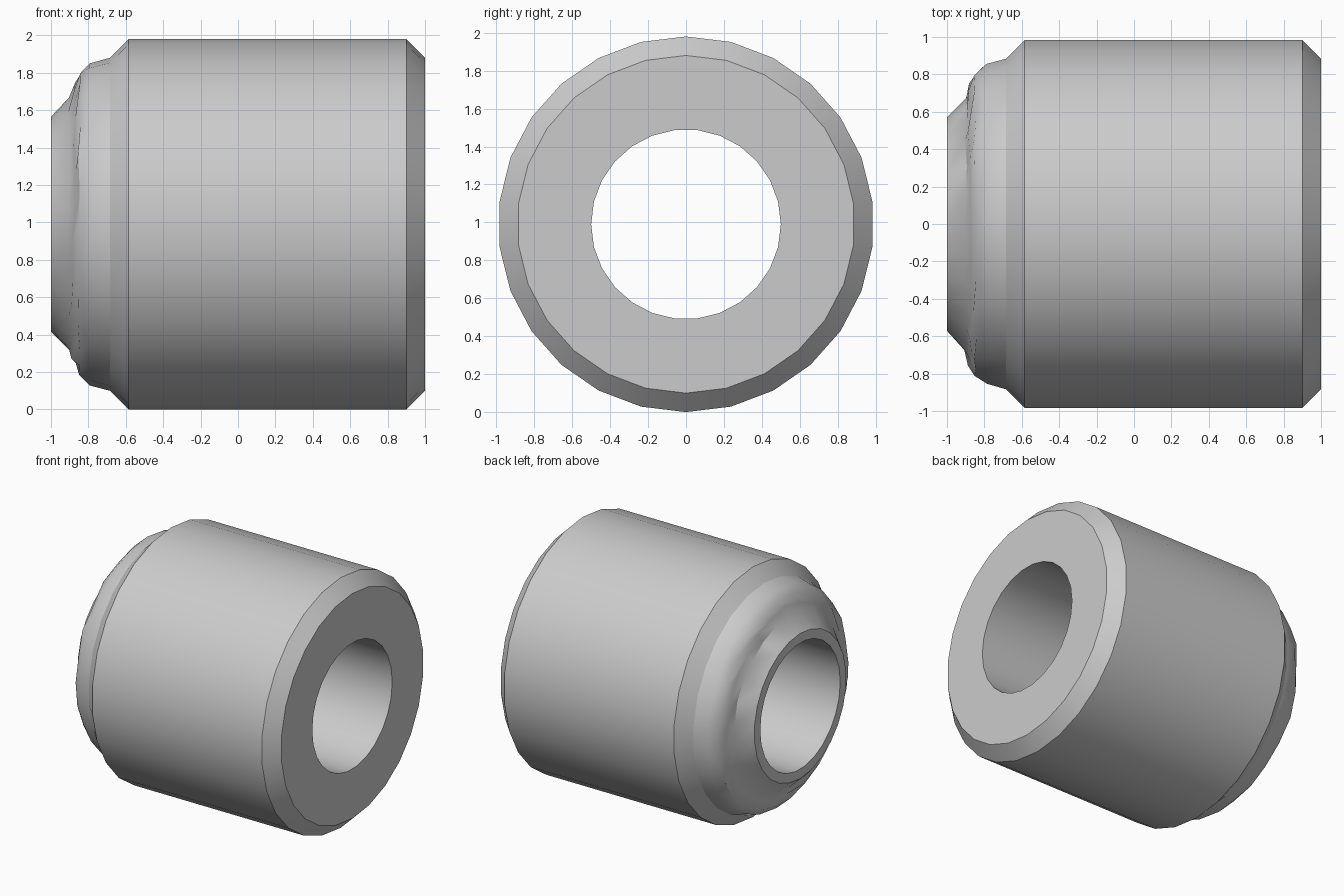
import bpy, bmesh, math, random

random.seed(4)
SIDES = 26
AXIS_Z = 0.99

old = bpy.data.objects.get("Cube")
if old:
    bpy.data.objects.remove(old)

grey = bpy.data.materials.new("plain_grey")
grey.use_nodes = True
colour = (0.6, 0.6, 0.6, 1)
grey.diffuse_color = colour
grey.node_tree.nodes["Principled BSDF"].inputs["Base Color"].default_value = colour


def revolve(name, profile, angle=30):
    """Turn (x, radius, part of a step, jitter) rows around the x axis."""
    bm = bmesh.new()
    rings = []
    for x, radius, turn, jitter in profile:
        ring = []
        for i in range(SIDES):
            a = math.tau * (i + turn) / SIDES
            r = radius + random.uniform(-jitter, jitter)
            dx = random.uniform(-jitter, jitter)
            ring.append(bm.verts.new((x + dx, r * math.sin(a), AXIS_Z + r * math.cos(a))))
        rings.append(ring)
    for a, b in zip(rings, rings[1:]):
        for i in range(SIDES):
            j = (i + 1) % SIDES
            bm.faces.new((a[i], a[j], b[j], b[i]))
    mesh = bpy.data.meshes.new(name)
    bm.to_mesh(mesh)
    bm.free()
    mesh.materials.append(grey)
    obj = bpy.data.objects.new(name, mesh)
    bpy.context.collection.objects.link(obj)
    bpy.ops.object.select_all(action="DESELECT")
    obj.select_set(True)
    bpy.context.view_layer.objects.active = obj
    bpy.ops.object.shade_smooth_by_angle(angle=math.radians(angle))
    return obj


# Chamfered barrel with its flat end and bore
revolve("barrel", [(-0.685, 0.89, 0, 0), (-0.585, 0.99, 0, 0), (0.9, 0.99, 0, 0),
                   (1, 0.89, 0, 0), (1, 0.5, 0.5, 0), (-1, 0.5, 0.5, 0)])

# Rounded, slightly uneven shoulder running into the tapered collar
revolve("shoulder_and_collar", [(-1, 0.5, 0.5, 0), (-1, 0.575, 0, 0), (-0.9, 0.675, 0, 0.008),
                                (-0.88, 0.75, 0, 0.012), (-0.85, 0.81, 0.5, 0.008),
                                (-0.79, 0.86, 0, 0.004), (-0.685, 0.89, 0, 0)])
